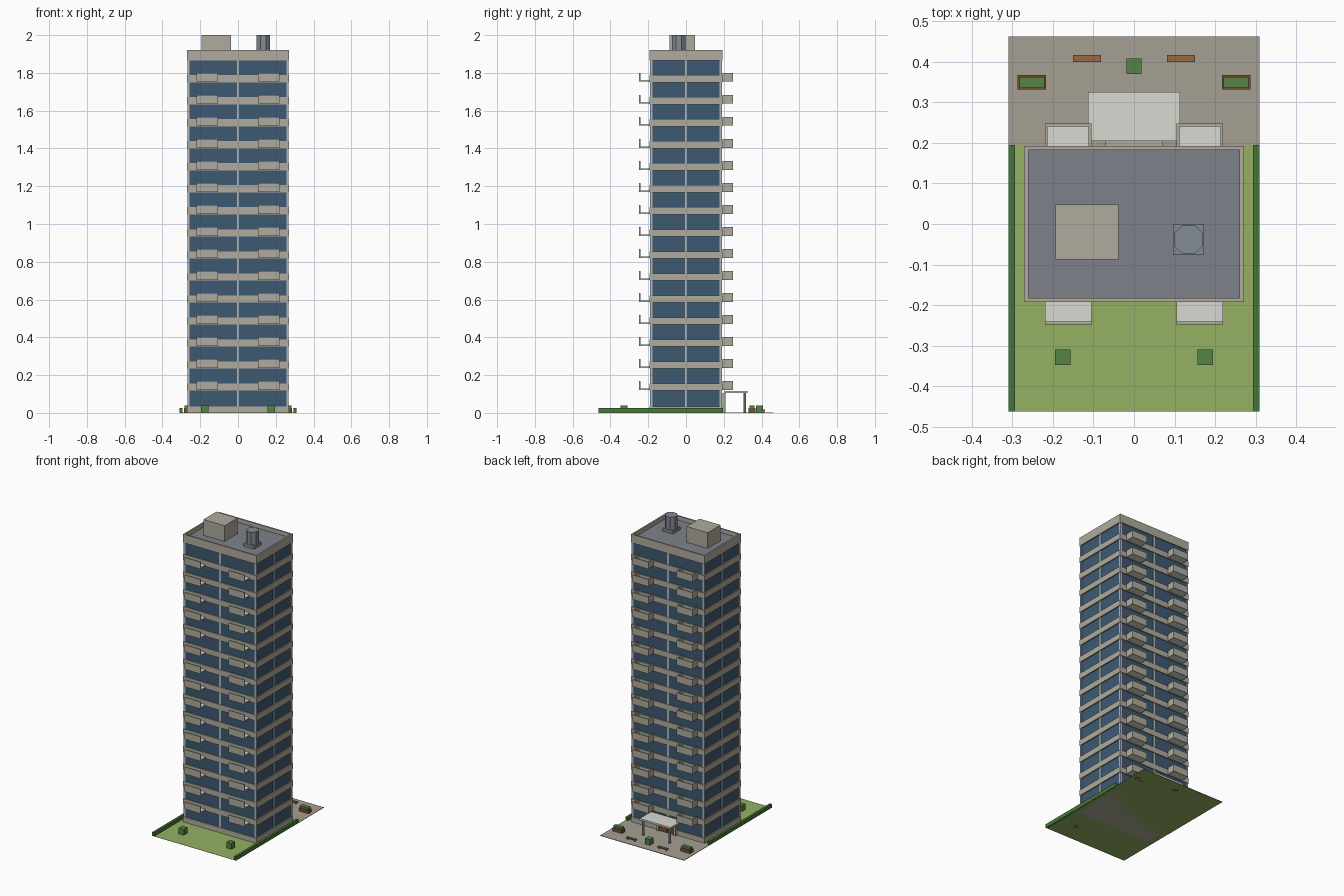
import bpy, bmesh, math

if "Cube" in bpy.data.objects:
    bpy.data.objects.remove(bpy.data.objects["Cube"])


def material(name, rgb):
    m = bpy.data.materials.new(name)
    m.diffuse_color = [(c / 255) ** 2.2 for c in rgb] + [1]
    m.use_nodes = True
    m.node_tree.nodes["Principled BSDF"].inputs["Base Color"].default_value = m.diffuse_color
    return m


CONCRETE = material("concrete", (174, 170, 156))
GLASS = material("glass", (64, 90, 114))
FRAME = material("frame", (178, 180, 180))
SLAB = material("slab", (217, 217, 209))
ROOF = material("roof", (125, 129, 136))
METAL = material("metal", (130, 138, 146))
LAWN = material("lawn", (147, 176, 100))
PAVING = material("paving", (165, 158, 146))
LEAF = material("leaf", (84, 130, 70))
HEDGE = material("hedge", (72, 118, 58))
WOOD = material("wood", (150, 104, 68))
BRICK = material("brick", (120, 78, 54))

FLOORS, STEP = 15, 0.1166
HX, HY = 0.271, 0.193        # outer half size of the tower
GX, GY = 0.263, 0.186        # half size of the glass core


def make(name, bm, mat):
    bmesh.ops.recalc_face_normals(bm, faces=bm.faces)
    me = bpy.data.meshes.new(name)
    bm.to_mesh(me)
    bm.free()
    ob = bpy.data.objects.new(name, me)
    me.materials.append(mat)
    bpy.context.collection.objects.link(ob)
    return ob


def add_box(bm, x0, x1, y0, y1, z0, z1):
    v = bmesh.ops.create_cube(bm, size=1)["verts"]
    bmesh.ops.scale(bm, verts=v, vec=(x1 - x0, y1 - y0, z1 - z0))
    bmesh.ops.translate(bm, verts=v, vec=((x0 + x1) / 2, (y0 + y1) / 2, (z0 + z1) / 2))


def boxes(name, mat, *dims):
    bm = bmesh.new()
    for d in dims:
        add_box(bm, *d)
    return make(name, bm, mat)


def ring(name, mat, ox, oy, ix, iy, z0, z1):
    """Rectangular frame with an open middle."""
    bm = bmesh.new()
    corners = [(-1, -1), (1, -1), (1, 1), (-1, 1)]
    section = [(ox, oy, z0), (ox, oy, z1), (ix, iy, z1), (ix, iy, z0)]
    loops = [[bm.verts.new((sx * a, sy * b, z)) for a, b, z in section] for sx, sy in corners]
    for i in range(4):
        p, q = loops[i], loops[(i + 1) % 4]
        for k in range(4):
            n = (k + 1) % 4
            bm.faces.new((p[k], q[k], q[n], p[n]))
    return make(name, bm, mat)


def stack(ob):
    m = ob.modifiers.new("floors", "ARRAY")
    m.count = FLOORS
    m.use_relative_offset = False
    m.use_constant_offset = True
    m.constant_offset_displace = (0, 0, STEP)


def prism(name, mat, x, y, r, z0, z1, sides=8):
    bm = bmesh.new()
    v = bmesh.ops.create_cone(bm, cap_ends=True, segments=sides, radius1=r, radius2=r, depth=z1 - z0)["verts"]
    ob = make(name, bm, mat)
    ob.location = (x, y, (z0 + z1) / 2)
    ob.rotation_euler.z = math.pi / sides
    return ob


# Ground
boxes("lawn", LAWN, (-0.31, 0.31, -0.463, 0.463, 0, 0.001))
boxes("plaza", PAVING, (-0.31, 0.31, 0.194, 0.463, 0.001, 0.003))

# Tower core, base, roof and parapet
boxes("base", CONCRETE, (-HX, HX, -HY, HY, 0, 0.035))
boxes("glass_core", GLASS, (-GX, GX, -GY, GY, 0.035, 1.88))
boxes("roof", ROOF, (-0.262, 0.262, -0.184, 0.184, 1.88, 1.895))
ring("parapet", CONCRETE, HX, HY, 0.26, 0.183, 1.865, 1.922)
stack(ring("floor_band", CONCRETE, HX, HY, GX - 0.003, GY - 0.003, 0.118, 0.156))

# Corner posts and centre mullions
boxes("mullions", FRAME,
      *[(s * 0.262 - 0.006, s * 0.262 + 0.006, t * 0.184 - 0.006, t * 0.184 + 0.006, 0.035, 1.87)
        for s in (-1, 1) for t in (-1, 1)],
      *[(-0.006, 0.006, t * 0.186 - 0.004, t * 0.186 + 0.004, 0.035, 1.87) for t in (-1, 1)],
      *[(s * 0.263 - 0.004, s * 0.263 + 0.004, -0.006, 0.006, 0.035, 1.87) for s in (-1, 1)])

# Balconies: front ones have a front panel only, back ones have three panels
Z0, Z1 = 0.121, 0.168
for side, s in (("left", -1), ("right", 1)):
    x0, x1 = s * 0.1625 - 0.0575, s * 0.1625 + 0.0575
    stack(boxes("front_balcony_slab_" + side, SLAB, (x0, x1, -0.242, -HY, Z0, Z0 + 0.008)))
    stack(boxes("front_balcony_panel_" + side, CONCRETE, (x0, x1, -0.248, -0.241, Z0, Z1)))
    stack(boxes("back_balcony_slab_" + side, SLAB, (x0 + 0.005, x1 - 0.005, HY, 0.242, Z0, Z0 + 0.008)))
    stack(boxes("back_balcony_panels_" + side, CONCRETE,
                (x0, x1, 0.241, 0.248, Z0, Z1),
                (x0, x0 + 0.007, HY, 0.241, Z0, Z1),
                (x1 - 0.007, x1, HY, 0.241, Z0, Z1)))

# Rooftop plant room and cooling unit
boxes("plant_room", CONCRETE, (-0.194, -0.038, -0.088, 0.048, 1.895, 2.0))
boxes("cooler_plinth", METAL, (0.096, 0.173, -0.077, 0.0, 1.895, 1.915))
prism("cooler", METAL, 0.1345, -0.0385, 0.039, 1.915, 2.0)

# Entrance: door surround, doors, canopy and posts
boxes("door_surround", CONCRETE,
      (-0.07, -0.055, HY, 0.209, 0, 0.105), (0.055, 0.07, HY, 0.209, 0, 0.105),
      (-0.055, 0.055, HY, 0.209, 0.09, 0.105))
boxes("doors", BRICK, (-0.055, -0.002, HY, 0.2, 0.003, 0.09), (0.002, 0.055, HY, 0.2, 0.003, 0.09))
boxes("canopy", SLAB, (-0.114, 0.114, 0.205, 0.326, 0.105, 0.116))
for side, s in (("left", -1), ("right", 1)):
    prism("canopy_post_" + side, FRAME, s * 0.098, 0.312, 0.007, 0, 0.105)

# Garden: hedges, planters, benches and shrubs
for side, s in (("left", -1), ("right", 1)):
    cx = s * 0.302
    boxes("hedge_" + side, HEDGE, (cx - 0.008, cx + 0.008, -0.463, 0.195, 0, 0.025))
    cx = s * 0.252
    boxes("planter_" + side, BRICK, (cx - 0.035, cx + 0.035, 0.332, 0.367, 0, 0.025))
    boxes("planter_hedge_" + side, LEAF, (cx - 0.031, cx + 0.031, 0.336, 0.363, 0.025, 0.038))
    cx = s * 0.116
    boxes("bench_" + side, WOOD,
          (cx - 0.034, cx + 0.034, 0.4, 0.417, 0.011, 0.017),
          (cx - 0.03, cx - 0.022, 0.402, 0.415, 0, 0.011),
          (cx + 0.022, cx + 0.03, 0.402, 0.415, 0, 0.011))
for i, (x, y) in enumerate([(-0.176, -0.329), (0.176, -0.329), (0, 0.389)]):
    boxes(f"shrub_{i + 1}", LEAF, (x - 0.019, x + 0.019, y - 0.019, y + 0.019, 0, 0.04))
